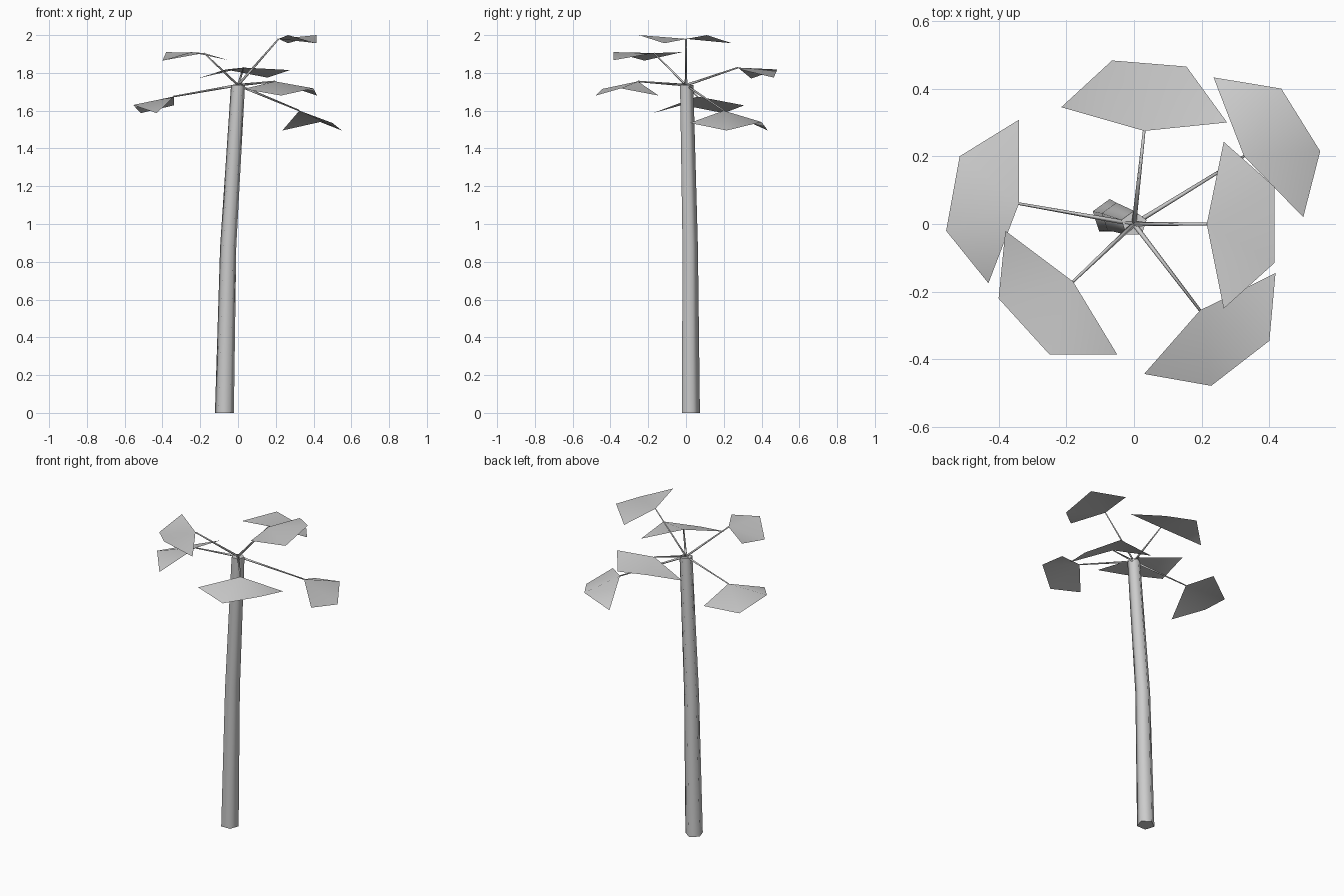
import bpy, bmesh, math
from mathutils import Vector

if "Cube" in bpy.data.objects:
    bpy.data.objects.remove(bpy.data.objects["Cube"])


def finish(name, bm, smooth=True):
    bmesh.ops.recalc_face_normals(bm, faces=bm.faces)
    me = bpy.data.meshes.new(name)
    bm.to_mesh(me)
    bm.free()
    for p in me.polygons:
        p.use_smooth = smooth and len(p.vertices) < 5
    ob = bpy.data.objects.new(name, me)
    bpy.context.collection.objects.link(ob)
    return ob


def tube(name, rings, sides, horizontal=True):
    """Capped tube through (centre, radius) rings."""
    bm = bmesh.new()
    axis = (Vector(rings[-1][0]) - Vector(rings[0][0])).normalized()
    u, v = Vector((1, 0, 0)), Vector((0, 1, 0))
    if not horizontal:
        u = axis.cross(Vector((0, 0, 1))).normalized()
        v = u.cross(axis)
    loops = []
    for c, r in rings:
        angs = [math.pi / 2 + math.tau * i / sides for i in range(sides)]
        loops.append([bm.verts.new(Vector(c) + r * (math.cos(a) * u + math.sin(a) * v)) for a in angs])
    for a, b in zip(loops, loops[1:]):
        for i in range(sides):
            j = (i + 1) % sides
            bm.faces.new((a[i], a[j], b[j], b[i]))
    bm.faces.new(loops[0][::-1])
    bm.faces.new(loops[-1])
    return finish(name, bm)


def leaf(name, pts):
    """Open fan of three triangles around the stem point (first point)."""
    bm = bmesh.new()
    vs = [bm.verts.new(p) for p in pts]
    for i in range(1, 4):
        bm.faces.new((vs[0], vs[i], vs[i + 1]))
    bmesh.ops.recalc_face_normals(bm, faces=bm.faces)
    if sum(f.normal.z for f in bm.faces) < 0:
        bmesh.ops.reverse_faces(bm, faces=bm.faces)
    me = bpy.data.meshes.new(name)
    bm.to_mesh(me)
    bm.free()
    for p in me.polygons:
        p.use_smooth = True
    ob = bpy.data.objects.new(name, me)
    bpy.context.collection.objects.link(ob)


# Trunk: leaning five-sided taper with one bend
tube("trunk", [((-0.072, 0.021, 0), 0.0527), ((-0.052, 0.018, 0.88), 0.045),
               ((0, 0, 1.735), 0.039)], 5)

# Leaves: stem point, side tip, two outer corners, other side tip
leaves = {
    "right": [(0.215, 0, 1.98), (0.265, 0.243, 1.957), (0.415, 0.11, 2.0),
              (0.415, -0.115, 1.957), (0.265, -0.25, 2.0)],
    "back_right": [(0.325, 0.2, 1.6), (0.235, 0.433, 1.495), (0.435, 0.4, 1.54),
                   (0.55, 0.215, 1.495), (0.5, 0.02, 1.535)],
    "back": [(0.03, 0.275, 1.828), (-0.215, 0.345, 1.77), (-0.065, 0.483, 1.818),
             (0.155, 0.465, 1.775), (0.275, 0.3, 1.815)],
    "left": [(-0.34, 0.06, 1.675), (-0.34, 0.308, 1.628), (-0.515, 0.2, 1.587),
             (-0.555, -0.02, 1.63), (-0.43, -0.175, 1.587)],
    "front_left": [(-0.18, -0.17, 1.905), (-0.38, -0.02, 1.91), (-0.4, -0.22, 1.865),
                   (-0.25, -0.385, 1.91), (-0.05, -0.385, 1.867)],
    "front_right": [(0.195, -0.255, 1.755), (0.03, -0.443, 1.715), (0.228, -0.478, 1.68),
                    (0.4, -0.345, 1.718), (0.418, -0.145, 1.68)],
}
for side, pts in leaves.items():
    leaf("leaf_" + side, pts)
    # Stem from the trunk top to the leaf
    tube("stem_" + side, [((0, 0, 1.735), 0.007), (pts[0], 0.004)], 4, horizontal=False)
